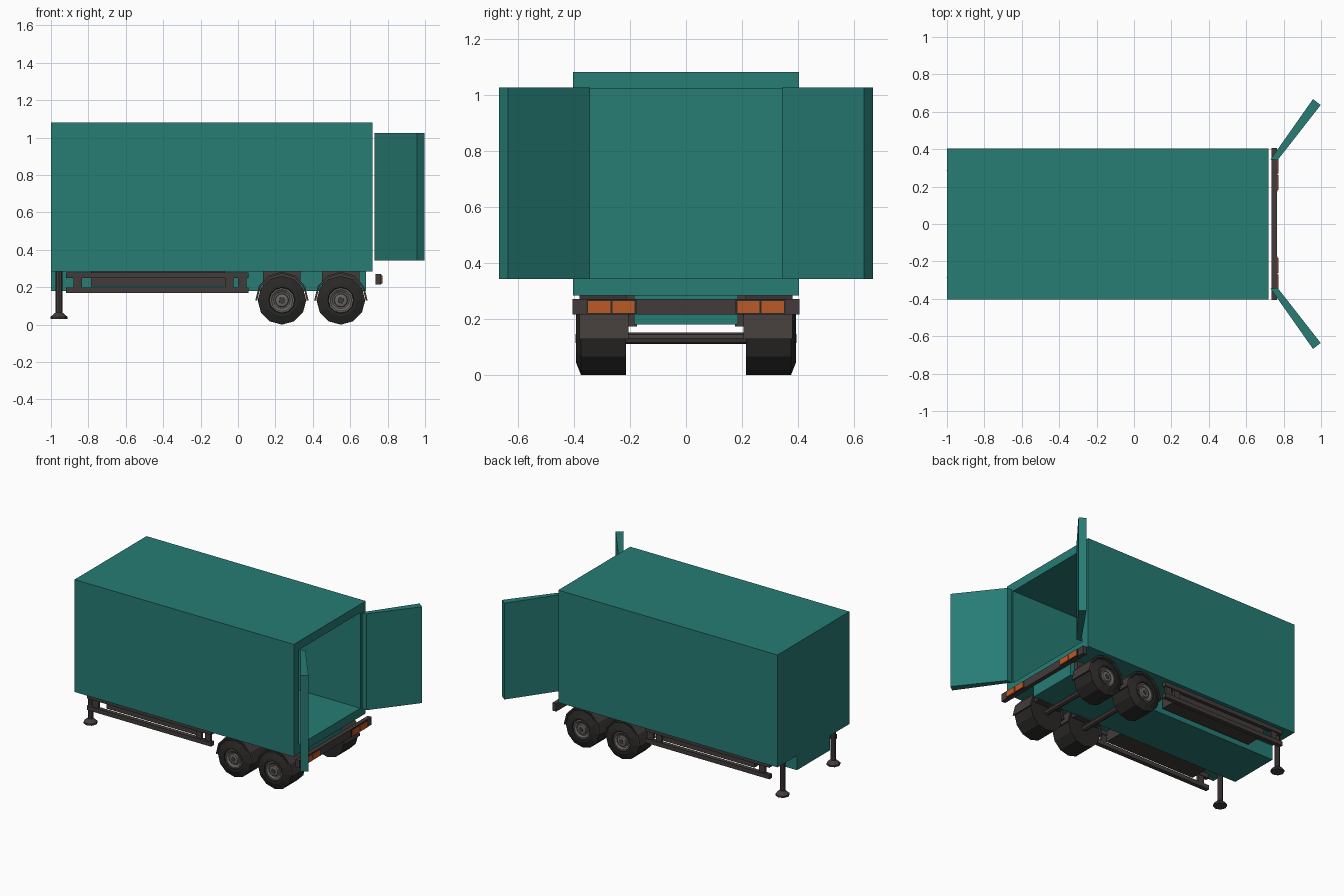
import bpy, bmesh
from math import pi, cos, sin, radians

if "Cube" in bpy.data.objects:
    bpy.data.objects.remove(bpy.data.objects["Cube"])

def mat(name, c):
    m = bpy.data.materials.new(name)
    m.diffuse_color = (*c, 1)
    m.use_nodes = True
    m.node_tree.nodes["Principled BSDF"].inputs["Base Color"].default_value = m.diffuse_color
    return m

TEAL = mat("teal_paint", (0.02, 0.2, 0.175))
STEEL = mat("dark_steel", (0.055, 0.045, 0.043))
RUBBER = mat("rubber", (0.022, 0.021, 0.02))
RIM = mat("rim_metal", (0.14, 0.13, 0.12))
LAMP = mat("lamp_orange", (0.5, 0.1, 0.02))

def finish(name, bm, m):
    bmesh.ops.recalc_face_normals(bm, faces=bm.faces)
    me = bpy.data.meshes.new(name)
    bm.to_mesh(me)
    bm.free()
    me.materials.append(m)
    o = bpy.data.objects.new(name, me)
    bpy.context.collection.objects.link(o)
    return o

def box(name, x, y, z, m):
    bm = bmesh.new()
    bmesh.ops.create_cube(bm, size=1)
    for v in bm.verts:
        v.co = [r[0] if c < 0 else r[1] for c, r in zip(v.co, (x, y, z))]
    return finish(name, bm, m)

def prism(name, pts, axis, a, b, m):
    """Extrude a closed 2D outline along axis 'y' or 'z' from a to b."""
    bm = bmesh.new()
    at = lambda p, t: (p[0], t, p[1]) if axis == 'y' else (p[0], p[1], t)
    lo = [bm.verts.new(at(p, a)) for p in pts]
    hi = [bm.verts.new(at(p, b)) for p in pts]
    n = len(pts)
    bm.faces.new(lo)
    bm.faces.new(hi)
    for i in range(n):
        j = (i + 1) % n
        bm.faces.new((lo[i], lo[j], hi[j], hi[i]))
    return finish(name, bm, m)

def lathe(name, profile, segs, loc, axis, m, s=1):
    """Revolve (radius, offset) points around axis 'y' or 'z'."""
    bm = bmesh.new()
    rings = []
    for r, h in profile:
        ring = []
        for i in range(segs):
            t = 2 * pi * i / segs
            c, d = r * cos(t), r * sin(t)
            p = (c, s * h, d) if axis == 'y' else (c, d, h)
            ring.append(bm.verts.new([u + w for u, w in zip(p, loc)]))
        rings.append(ring)
    for a, b in zip(rings, rings[1:]):
        for i in range(segs):
            j = (i + 1) % segs
            bm.faces.new((a[i], a[j], b[j], b[i]))
    bm.faces.new(rings[0])
    bm.faces.new(rings[-1])
    return finish(name, bm, m)

# cargo body: rear face inset, then pushed inwards to hollow it
bm = bmesh.new()
bmesh.ops.create_cube(bm, size=1)
for v in bm.verts:
    v.co = (-1 if v.co.x < 0 else 0.72, v.co.y * 0.806, 0.283 if v.co.z < 0 else 1.08)
rear = max(bm.faces, key=lambda f: f.calc_center_median().x)
bm.normal_update()
bmesh.ops.inset_region(bm, faces=[rear], thickness=0.06, use_even_offset=True)
ext = bmesh.ops.extrude_face_region(bm, geom=[rear])
for v in ext["geom"]:
    if isinstance(v, bmesh.types.BMVert):
        v.co.x = -0.95
if rear.is_valid:
    bmesh.ops.delete(bm, geom=[rear], context='FACES_ONLY')
finish("cargo_body", bm, TEAL)

# central belly under the body
box("belly_beam", (-1, 0.685), (-0.185, 0.185), (0.18, 0.284), TEAL)

# rear bumper
box("rear_bumper", (0.735, 0.765), (-0.405, 0.405), (0.215, 0.27), STEEL)

for s, side in ((1, "left"), (-1, "right")):
    def sbox(name, x, y, z, m):
        return box(f"{side}_{name}", x, sorted((s * y[0], s * y[1])), z, m)

    # open rear door
    door = [(0.73, 0.345), (0.957, 0.668), (0.998, 0.636), (0.768, 0.342)]
    prism(side + "_door", [(x, s * y) for x, y in door], 'z', 0.342, 1.025, TEAL)

    # side guard rails, posts and the tray between them
    sbox("upper_rail", (-0.92, 0.055), (0.35, 0.38), (0.25, 0.28), STEEL)
    sbox("lower_rail", (-0.92, 0.055), (0.35, 0.38), (0.168, 0.198), STEEL)
    for i, x in enumerate((-0.88, -0.07, 0.0)):
        sbox(f"rail_post_{i}", (x, x + 0.045), (0.355, 0.372), (0.18, 0.27), STEEL)
    sbox("side_tray", (-0.785, -0.07), (0.2, 0.355), (0.205, 0.288), STEEL)

    # landing leg with flared foot
    lathe(side + "_landing_leg",
          [(0.028, 0.03), (0.045, 0.03), (0.045, 0.042), (0.022, 0.062), (0.018, 0.065), (0.018, 0.29)],
          8, (-0.957, s * 0.285, 0), 'z', STEEL)

    # tail lamps
    sbox("lamp_housing", (0.764, 0.768), (0.175, 0.355), (0.216, 0.268), RUBBER)
    for i, y in enumerate((0.183, 0.27)):
        sbox(f"tail_lamp_{i}", (0.766, 0.773), (y, y + 0.08), (0.221, 0.263), LAMP)

    # wheels and mudguards
    for i, x in enumerate((0.235, 0.55)):
        tag = f"{side}_{'front' if i == 0 else 'rear'}"
        c = (x, 0, 0.13)
        lathe(tag + "_tyre", [(0.06, 0.215), (0.13, 0.215), (0.13, 0.375), (0.085, 0.393),
                              (0.07, 0.393), (0.066, 0.37)], 12, c, 'y', RUBBER, s)
        lathe(tag + "_rim", [(0.067, 0.36), (0.067, 0.385), (0.058, 0.385), (0.045, 0.376),
                             (0.037, 0.376), (0.034, 0.388), (0.018, 0.391)], 12, c, 'y', RIM, s)
        lathe(tag + "_hub", [(0.018, 0.385), (0.016, 0.394)], 8, c, 'y', STEEL, s)
        arc = [radians(a) for a in (0, 30, 60, 90, 120, 150, 180)]
        outer = [(x + 0.143 * cos(a), 0.128 + 0.155 * sin(a)) for a in arc]
        inner = [(x + 0.133 * cos(a), 0.128 + 0.145 * sin(a)) for a in reversed(arc)]
        prism(tag + "_mudguard", outer + inner, 'y', s * 0.205, s * 0.38, STEEL)
        # bracket joining the mudguard to the belly
        sbox(f"mudguard_bracket_{i}", (x - 0.1, x + 0.1), (0.175, 0.215), (0.172, 0.284), STEEL)

# axles
for i, x in enumerate((0.235, 0.55)):
    lathe(f"axle_{i}", [(0.02, -0.22), (0.02, 0.22)], 8, (x, 0, 0.13), 'y', STEEL)
